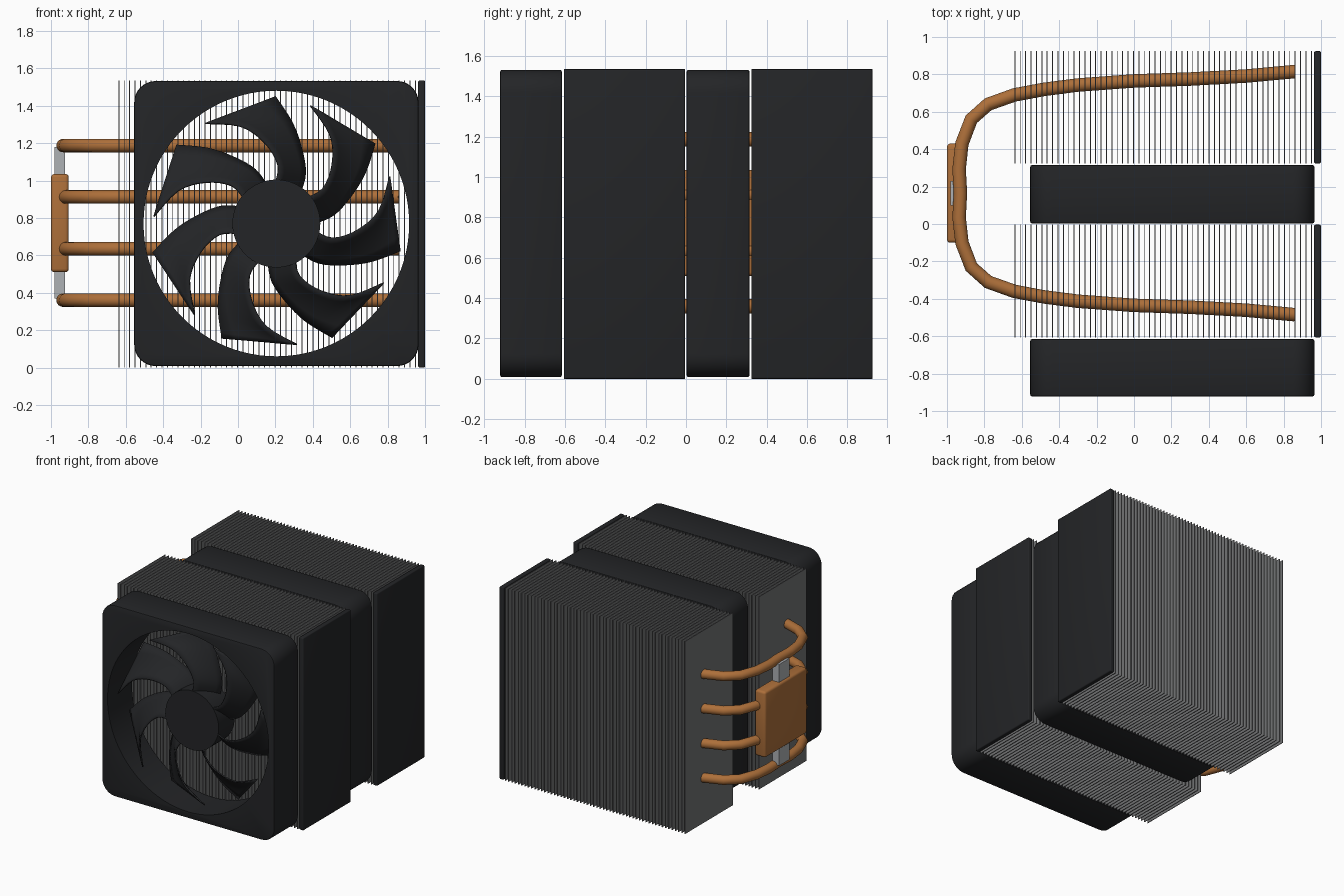
import bpy, bmesh, math
from mathutils import Vector

if "Cube" in bpy.data.objects:
    bpy.data.objects.remove(bpy.data.objects["Cube"])


def material(name, rgb):
    m = bpy.data.materials.new(name)
    m.diffuse_color = (*rgb, 1)
    m.use_nodes = True
    m.node_tree.nodes["Principled BSDF"].inputs["Base Color"].default_value = m.diffuse_color
    return m


DARK = material("dark_plastic", (0.017, 0.018, 0.020))
COPPER = material("copper", (0.42, 0.16, 0.042))
FIN = material("fin_metal", (0.17, 0.172, 0.175))
STEEL = material("steel", (0.42, 0.44, 0.46))


def add(name, bm, mat, smooth=True):
    bmesh.ops.recalc_face_normals(bm, faces=bm.faces)
    me = bpy.data.meshes.new(name)
    bm.to_mesh(me)
    bm.free()
    ob = bpy.data.objects.new(name, me)
    bpy.context.collection.objects.link(ob)
    me.materials.append(mat)
    if smooth:
        activate(ob)
        bpy.ops.object.shade_smooth_by_angle(angle=math.radians(35))
    return ob


def activate(ob):
    bpy.ops.object.select_all(action='DESELECT')
    ob.select_set(True)
    bpy.context.view_layer.objects.active = ob


def box_into(bm, lo, hi):
    vs = bmesh.ops.create_cube(bm, size=1)["verts"]
    for v in vs:
        v.co = Vector([(a + b) / 2 + c * (b - a) for a, b, c in zip(lo, hi, v.co)])


def box(name, lo, hi, mat, bevel=0.0):
    bm = bmesh.new()
    box_into(bm, lo, hi)
    if bevel:
        bmesh.ops.bevel(bm, geom=bm.edges[:], offset=bevel, segments=3,
                        profile=0.5, affect='EDGES')
    return add(name, bm, mat)


def cylinder_y(bm, r, y0, y1, n=96):
    ring = [(CX + r * math.cos(i * math.tau / n), CZ + r * math.sin(i * math.tau / n)) for i in range(n)]
    a = [bm.verts.new((x, y0, z)) for x, z in ring]
    b = [bm.verts.new((x, y1, z)) for x, z in ring]
    bm.faces.new(a)
    bm.faces.new(b[::-1])
    for i in range(n):
        j = (i + 1) % n
        bm.faces.new((a[i], a[j], b[j], b[i]))


CX, CZ = 0.205, 0.77
HEIGHT = 1.535


# fan: rounded square frame with a round tunnel, hub and seven swept blades
def fan(tag, y0, y1):
    bm = bmesh.new()
    box_into(bm, (-0.555, y0, 0.008), (0.965, y1, HEIGHT - 0.003))
    corners = [e for e in bm.edges if abs(e.verts[0].co.y - e.verts[1].co.y) > 0.1]
    bmesh.ops.bevel(bm, geom=corners, offset=0.115, segments=8, profile=0.5, affect='EDGES')
    rims = [e for e in bm.edges if abs(e.verts[0].co.y - e.verts[1].co.y) < 1e-4]
    bmesh.ops.bevel(bm, geom=rims, offset=0.01, segments=2, profile=0.5, affect='EDGES')
    frame = add(tag + "_frame", bm, DARK, False)
    bm = bmesh.new()
    cylinder_y(bm, 0.71, y0 - 0.1, y1 + 0.1)
    cutter = add(tag + "_cutter", bm, DARK, False)
    activate(frame)
    mod = frame.modifiers.new("tunnel", 'BOOLEAN')
    mod.operation, mod.object, mod.solver = 'DIFFERENCE', cutter, 'EXACT'
    bpy.ops.object.modifier_apply(modifier=mod.name)
    bpy.data.objects.remove(cutter)
    bpy.ops.object.shade_smooth_by_angle(angle=math.radians(35))

    bm = bmesh.new()
    cylinder_y(bm, 0.235, y0 + 0.05, y0 + 0.25, 64)
    add(tag + "_hub", bm, DARK)

    # leading and trailing edges of one blade, relative to the hub centre
    lead = [(0.13, 0.17), (0.155, 0.27), (0.135, 0.40), (0.085, 0.54), (-0.005, 0.68)]
    trail = [(-0.01, 0.20), (0.01, 0.31), (-0.06, 0.43), (-0.19, 0.52), (-0.38, 0.535)]
    cols, steps, half = 5, 16, 0.005

    def along(pts, t):
        f = t * (len(pts) - 1)
        i = min(int(f), len(pts) - 2)
        f -= i
        p = [Vector(pts[max(0, min(len(pts) - 1, k))]) for k in (i - 1, i, i + 1, i + 2)]
        return 0.5 * (2 * p[1] + (p[2] - p[0]) * f + (2 * p[0] - 5 * p[1] + 4 * p[2] - p[3]) * f * f
                      + (3 * p[1] - p[0] - 3 * p[2] + p[3]) * f ** 3)

    bm = bmesh.new()
    for k in range(7):
        c, s = math.cos(k * math.tau / 7), math.sin(k * math.tau / 7)
        grid = []
        for i in range(steps + 1):
            a, b = along(lead, i / steps), along(trail, i / steps)
            row = []
            for j in range(cols + 1):
                u = j / cols
                p = a.lerp(b, u)
                y = y0 + 0.21 - 0.155 * u
                row.append(bm.verts.new((CX + c * p.x - s * p.y, y, CZ + s * p.x + c * p.y)))
            grid.append(row)
        for i in range(steps):
            for j in range(cols):
                bm.faces.new((grid[i][j], grid[i][j + 1], grid[i + 1][j + 1], grid[i + 1][j]))
    blades = add(tag + "_blades", bm, DARK)
    mod = blades.modifiers.new("thickness", 'SOLIDIFY')
    mod.thickness, mod.offset = 2 * half, 0


fan("front_fan", -0.922, -0.615)
fan("middle_fan", 0.003, 0.315)

# two stacks of thin fins, each closed by a dark end plate
for tag, y0, y1 in (("front", -0.606, -0.004), ("rear", 0.324, 0.924)):
    bm = bmesh.new()
    count = 56
    for i in range(count):
        x = -0.637 + i * (0.948 + 0.637) / (count - 1)
        box_into(bm, (x - 0.0025, y0, 0), (x + 0.0025, y1, HEIGHT))
    add(tag + "_fins", bm, FIN, False)
    box(tag + "_end_plate", (0.963, y0, 0), (1.0, y1, HEIGHT), DARK, 0.008)

# four U-shaped heat pipes, mirrored about the base centre line
MID = 0.165
half_path = [(0.86, 0.65), (0.6, 0.626), (0.3, 0.61), (0, 0.60), (-0.3, 0.578), (-0.48, 0.555),
             (-0.64, 0.525), (-0.78, 0.475), (-0.87, 0.395), (-0.92, 0.265), (-0.935, 0.13), (-0.928, 0.0)]
path = half_path + [(x, -y) for x, y in half_path[-2::-1]]
for n, z in enumerate((0.36, 0.635, 0.912, 1.187)):
    bm = bmesh.new()
    rings = []
    for i, (x, y) in enumerate(path):
        p, q = path[max(i - 1, 0)], path[min(i + 1, len(path) - 1)]
        d = Vector((q[0] - p[0], q[1] - p[1], 0)).normalized()
        side = Vector((-d.y, d.x, 0))
        rings.append([bm.verts.new(Vector((x, y + MID, z)) + 0.036 *
                      (side * math.cos(k * math.tau / 20) + Vector((0, 0, math.sin(k * math.tau / 20)))))
                      for k in range(20)])
    for a, b in zip(rings, rings[1:]):
        for k in range(20):
            bm.faces.new((a[k], a[(k + 1) % 20], b[(k + 1) % 20], b[k]))
    bm.faces.new(rings[0])
    bm.faces.new(rings[-1])
    add("heat_pipe_%d" % (n + 1), bm, COPPER)

# contact block and its mounting bar
box("contact_block", (-1.0, -0.1, 0.51), (-0.905, 0.43, 1.035), COPPER, 0.018)
box("mounting_bar", (-0.982, 0.1, 0.37), (-0.925, 0.23, 1.178), STEEL)
